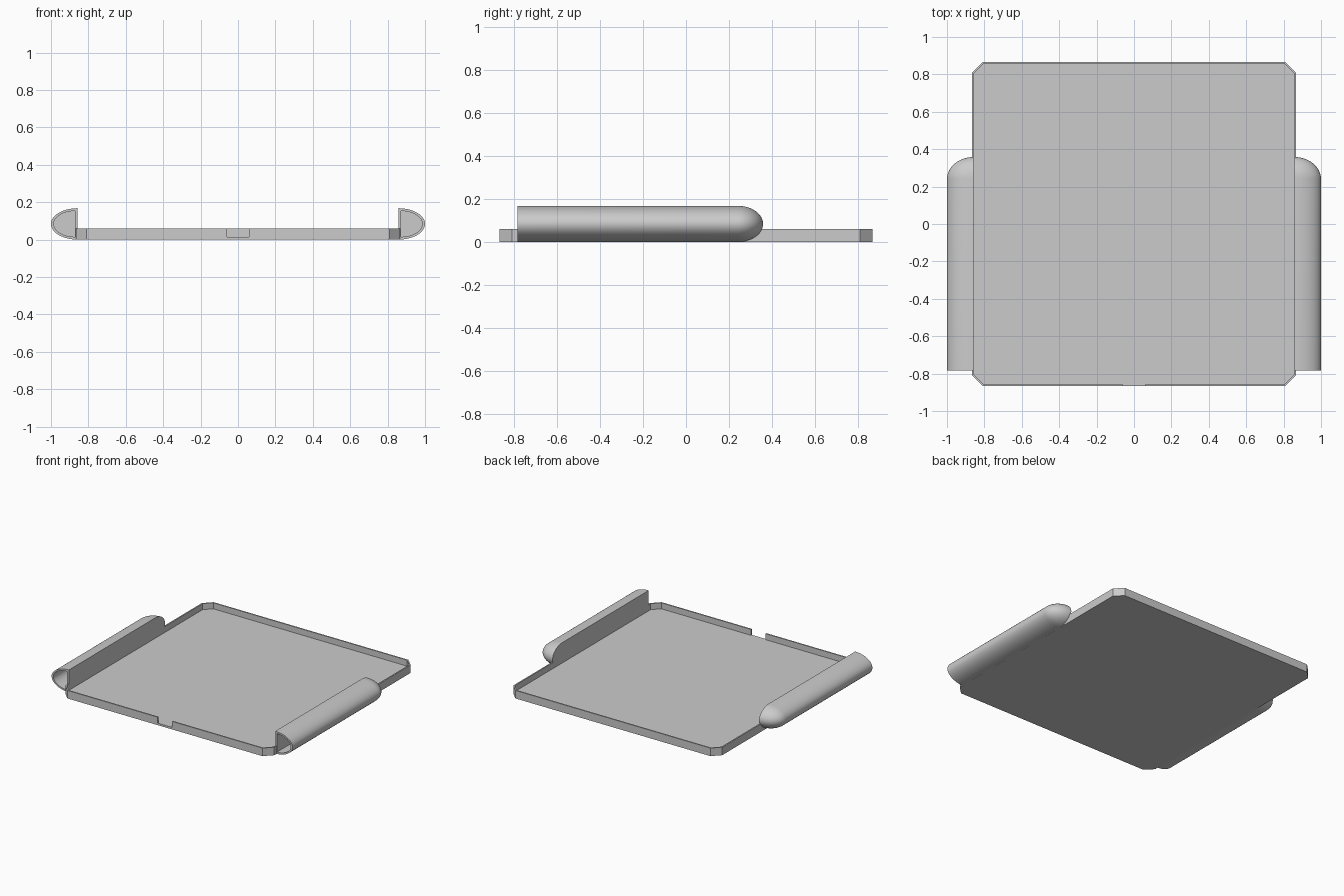
import bpy, bmesh
from math import sin, cos, pi, radians

cube = bpy.data.objects.get("Cube")
if cube:
    bpy.data.objects.remove(cube, do_unlink=True)

grey = bpy.data.materials.new("plain grey")
grey.use_nodes = True
colour = (0.6, 0.6, 0.6, 1)
grey.diffuse_color = colour
grey.node_tree.nodes["Principled BSDF"].inputs["Base Color"].default_value = colour


def finish(name, bm):
    bmesh.ops.remove_doubles(bm, verts=bm.verts, dist=0.0001)
    bmesh.ops.recalc_face_normals(bm, faces=bm.faces)
    mesh = bpy.data.meshes.new(name)
    bm.to_mesh(mesh)
    bm.free()
    mesh.materials.append(grey)
    obj = bpy.data.objects.new(name, mesh)
    bpy.context.collection.objects.link(obj)
    return obj


# Tray: chamfered square floor with a thin rim and a notch in the front rim
HALF, CUT, WALL, FLOOR, RIM, NOTCH = 0.867, 0.058, 0.01, 0.015, 0.06, 0.06


def outline(half, cut):
    c = half - cut
    return [(NOTCH, -half), (c, -half), (half, -c), (half, c), (c, half),
            (-c, half), (-half, c), (-half, -c), (-c, -half), (-NOTCH, -half)]


bm = bmesh.new()


def ring(points, z):
    return [bm.verts.new((x, y, z)) for x, y in points]


outer = outline(HALF, CUT)
inner = outline(HALF - WALL, CUT - WALL * 0.586)
base, sill = ring(outer, 0), ring(outer, FLOOR)
top, top_in, floor = ring(outer, RIM), ring(inner, RIM), ring(inner, FLOOR)
bm.faces.new(base)
bm.faces.new(floor)
last = len(outer) - 1
for i in range(last + 1):
    j = (i + 1) % (last + 1)
    bands = [(base, sill)]
    bands += [(sill, floor)] if i == last else [(sill, top), (top, top_in), (top_in, floor)]
    for a, b in bands:
        bm.faces.new((a[i], a[j], b[j], b[i]))
for i in (0, last):
    bm.faces.new((sill[i], top[i], top_in[i], floor[i]))
finish("tray", bm)

# Side pods: hollow half-elliptical tubes, open at the front, domed at the back
FLAT, WIDE, TALL, SKIN = 0.857, 0.143, 0.084, 0.015
FRONT, DOME, DOME_LENGTH = -0.782, 0.24, 0.118
ARC, STEPS = 32, 12


def build_pod(name, side):
    bm = bmesh.new()

    def section(y, x0, rx, rz):
        angles = [pi * (k / ARC - 0.5) for k in range(ARC + 1)]
        return [bm.verts.new((side * (x0 + rx * cos(a)), y, TALL + rz * sin(a)))
                for a in angles]

    rings = []
    for k in range(STEPS + 1):
        a = pi / 2 * k / STEPS
        size = max(sin(a), 0.00001)
        rings.append(section(DOME + DOME_LENGTH * cos(a), FLAT, WIDE * size, TALL * size))
    rings.append(section(FRONT, FLAT, WIDE, TALL))
    for y in (FRONT, DOME):
        rings.append(section(y, FLAT + SKIN, WIDE - 2 * SKIN, TALL - SKIN))
    for a, b in zip(rings, rings[1:]):
        for k in range(ARC + 1):
            n = (k + 1) % (ARC + 1)
            bm.faces.new((a[k], a[n], b[n], b[k]))
    bm.faces.new(rings[-1])
    bmesh.ops.dissolve_degenerate(bm, edges=bm.edges, dist=0.0001)
    pod = finish(name, bm)
    bpy.ops.object.select_all(action='DESELECT')
    pod.select_set(True)
    bpy.context.view_layer.objects.active = pod
    bpy.ops.object.shade_smooth_by_angle(angle=radians(30))


build_pod("left_pod", 1)
build_pod("right_pod", -1)
